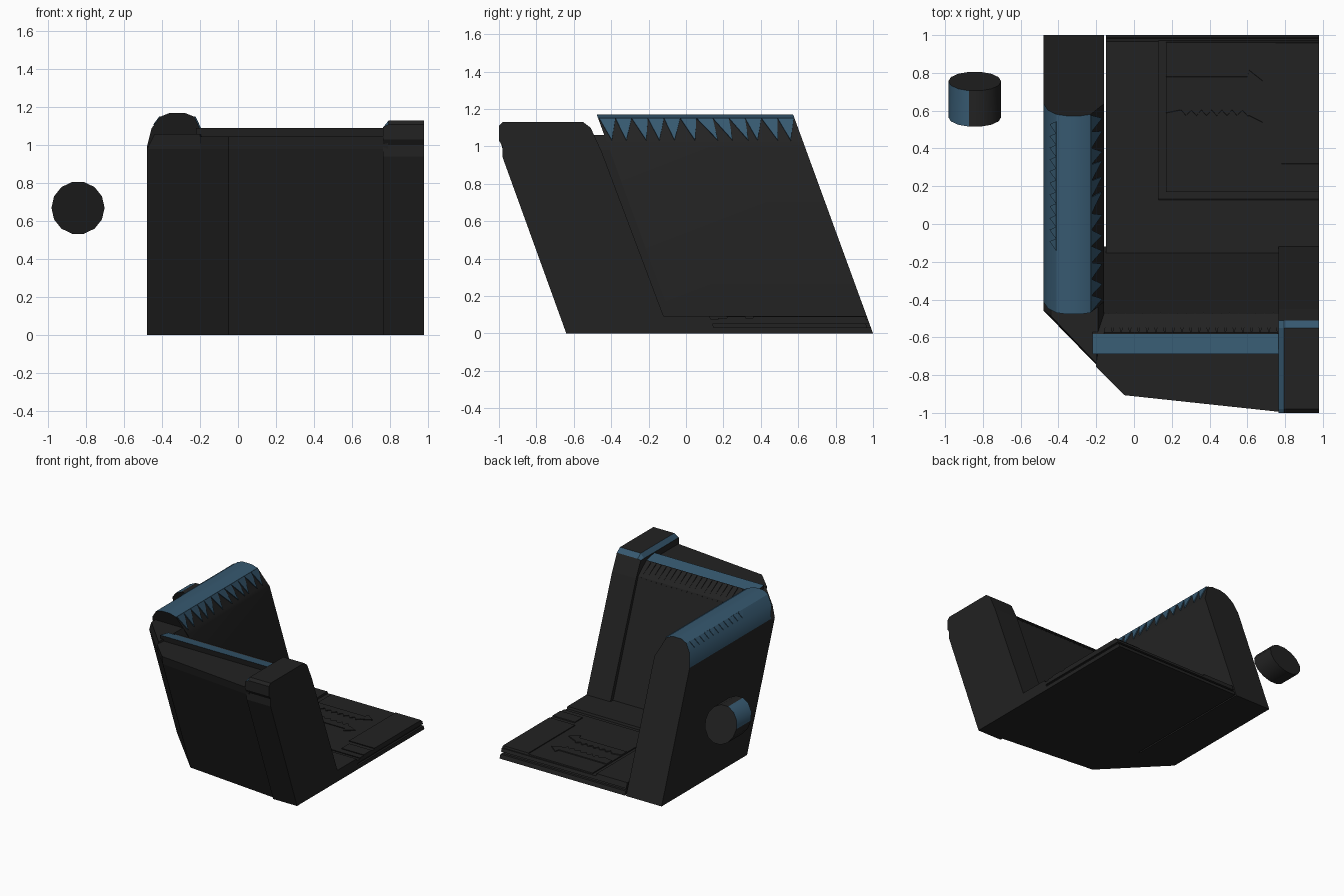
import bpy, bmesh, math, random
from mathutils import Vector

if "Cube" in bpy.data.objects:
    bpy.data.objects.remove(bpy.data.objects["Cube"])

random.seed(4)
K = 0.365  # the whole body leans forward with height


def material(name, rgb):
    m = bpy.data.materials.new(name)
    m.diffuse_color = (*rgb, 1)
    m.use_nodes = True
    m.node_tree.nodes["Principled BSDF"].inputs["Base Color"].default_value = m.diffuse_color
    return m


DARK = material("charcoal", (0.016, 0.016, 0.016))
BLUE = material("steel_blue", (0.037, 0.098, 0.16))


# Placement of profile coordinates, with the lean applied
def plan(u, v, w):
    return (u, v - K * w, w)


def along_x(u, v, w):
    return (w, u - K * v, v)


def along_y(u, v, w):
    return (u, w - K * v, v)


def upright(u, v, w):
    return (w, u, v)


def loft(name, rings, place, blue=None, smooth=False):
    """Join rings (profile, depth) into a closed solid; blue(center, normal) picks faces."""
    bm = bmesh.new()
    vs = [[bm.verts.new(place(u, v, d)) for u, v in prof] for prof, d in rings]
    n = len(vs[0])
    bm.faces.new(vs[0])
    bm.faces.new(vs[-1])
    for a, b in zip(vs, vs[1:]):
        for i in range(n):
            j = (i + 1) % n
            bm.faces.new((a[i], a[j], b[j], b[i]))
    return finish(name, bm, blue, smooth)


def finish(name, bm, blue=None, smooth=False):
    bmesh.ops.recalc_face_normals(bm, faces=bm.faces)
    for f in bm.faces:
        f.normal_update()
        if blue and blue(f.calc_center_median(), f.normal):
            f.material_index = 1
    me = bpy.data.meshes.new(name)
    bm.to_mesh(me)
    bm.free()
    me.materials.append(DARK)
    me.materials.append(BLUE)
    ob = bpy.data.objects.new(name, me)
    bpy.context.collection.objects.link(ob)
    if smooth:
        bpy.ops.object.select_all(action='DESELECT')
        ob.select_set(True)
        bpy.context.view_layer.objects.active = ob
        bpy.ops.object.shade_smooth_by_angle(angle=math.radians(30))
    return ob


def prism(name, prof, lo, hi, place=plan, blue=None, smooth=False):
    return loft(name, [(prof, lo), (prof, hi)], place, blue, smooth)


def slab(name, x0, x1, y0, y1, z0, z1):
    return prism(name, [(x0, y0), (x1, y0), (x1, y1), (x0, y1)], z0, z1)


def teeth(name, tris, out, blue):
    """Thin triangular plates raised along the out vector."""
    bm = bmesh.new()
    for t in tris:
        pts = [Vector(p) for p in t]
        a = [bm.verts.new(p - out * 0.2) for p in pts]
        b = [bm.verts.new(p + out) for p in pts]
        bm.faces.new(a)
        bm.faces.new(b)
        for i in range(3):
            j = (i + 1) % 3
            bm.faces.new((a[i], a[j], b[j], b[i]))
    return finish(name, bm, (lambda c, n: True) if blue else None)


# Left wall with rounded blue top
wall = [(-.48, 0), (-.16, 0), (-.16, 1.0), (-.175, 1.03), (-.23, 1.15), (-.28, 1.17),
        (-.36, 1.17), (-.41, 1.15), (-.455, 1.09), (-.48, .99)]
prism("left_wall", wall, -.05, 1.0, along_y,
      lambda c, n: c.z > 1.02 and c.x < -.23 and abs(n.y) < .8, True)

# Serrated edges of the left wall
tris, small = [], []
step = 1.04 / 12
for i in range(12):
    c = -.045 + i * step
    tip = c + step * random.uniform(.1, .9)
    tris.append((along_y(-.23, 1.15, c), along_y(-.23, 1.15, c + step), along_y(-.174, 1.03, tip)))
teeth("left_inner_teeth", tris, Vector((.006, 0, .003)), True)
for i in range(11):
    c = .28 + i * .062
    small.append((along_y(-.41, 1.15, c), along_y(-.41, 1.15, c + .062), along_y(-.443, 1.106, c + .031)))
teeth("left_outer_teeth", small, Vector((-.004, 0, .003)), True)

# Front wall with cut corner, outer lip and corner top
prism("front_wall", [(.79, -.622), (-.05, -.54), (-.48, -.10), (-.48, -.05), (-.16, -.05),
                     (-.16, -.12), (.79, -.12)], 0, .98)
loft("front_lip", [([(.79, -.622), (-.05, -.54), (-.2, -.387), (-.2, -.28), (.79, -.28)], .98),
                   ([(.79, -.615), (-.05, -.525), (-.2, -.375), (-.2, -.28), (.79, -.28)], 1.045)], plan)
loft("corner_top", [([(-.2, -.387), (-.48, -.10), (-.48, -.05), (-.16, -.05), (-.16, -.12)], .98),
                    ([(-.2, -.35), (-.44, -.10), (-.44, -.05), (-.19, -.05), (-.19, -.17)], 1.06)], plan)

# Blue ridge along the front wall, with hanging teeth
prism("front_ridge", [(-.31, .98), (-.29, 1.09), (-.193, 1.07), (-.12, .98)], -.22, .78, along_x,
      lambda c, n: n.z > .85)
tris = []
step = .92 / 20
for i in range(20):
    x = -.16 + i * step
    tris.append((along_x(-.193, 1.07, x), along_x(-.193, 1.07, x + step), along_x(-.125, .965, x + step * .5)))
teeth("front_teeth", tris, Vector((0, .009, .004)), False)

# Right post with blue chamfers
post = [(-.64, 0), (-.98, .94), (-.98, 1.0), (-1, 1.03), (-1, 1.11), (-.98, 1.13),
        (-.55, 1.13), (-.51, 1.10), (-.45, .97), (-.085, 0)]
inner = [(y, min(z, 1.095)) for y, z in post]
loft("right_post", [(inner, .765), (post, .793), (post, .98)], upright,
     lambda c, n: n.z > .3 and (n.x < -.3 or -.55 < c.y < -.51) and c.y < -.51)

# Layered floor
slab("floor_base", -.148, .98, -.12, 1.0, 0, .032)
slab("floor_core", -.14, .965, -.12, .98, .032, .05)
slab("floor_sill", -.148, .98, -.12, .16, .03, .092)
slab("floor_side", -.148, .13, .15, 1.0, .05, .092)
slab("floor_tray", .12, .98, .16, 1.0, .05, .075)
slab("floor_panel", .17, .98, .20, .99, .07, .083)
slab("floor_box", .75, .98, .39, .99, .08, .09)
slab("floor_bump", .78, .98, .25, .35, .08, .09)


# Serrated inlays on the floor panel
def saw(name, y0, s):
    pts = [(.17, y0), (.60, y0), (.61, y0 + .035 * s), (.68, y0 - .02 * s), (.61, y0 - .055 * s)]
    for i in range(14):
        pts.append((.60 - i * .027, y0 - (.085 if i % 2 else .055) * s))
    pts.append((.17, y0 - .07 * s))
    prism(name, pts, .081, .089)


saw("upper_saw", .81, 1)
saw("lower_saw", .55, -1)

# Separate round knob beside the wall
N = 14
ring = [(-.843 + .14 * math.cos(2 * math.pi * i / N), .67 + .14 * math.sin(2 * math.pi * i / N))
        for i in range(N)]
prism("knob", ring, .81, 1.0, along_y,
      lambda c, n: abs(n.y) < .8 and c.x < -.88 and c.z > .68, True)
